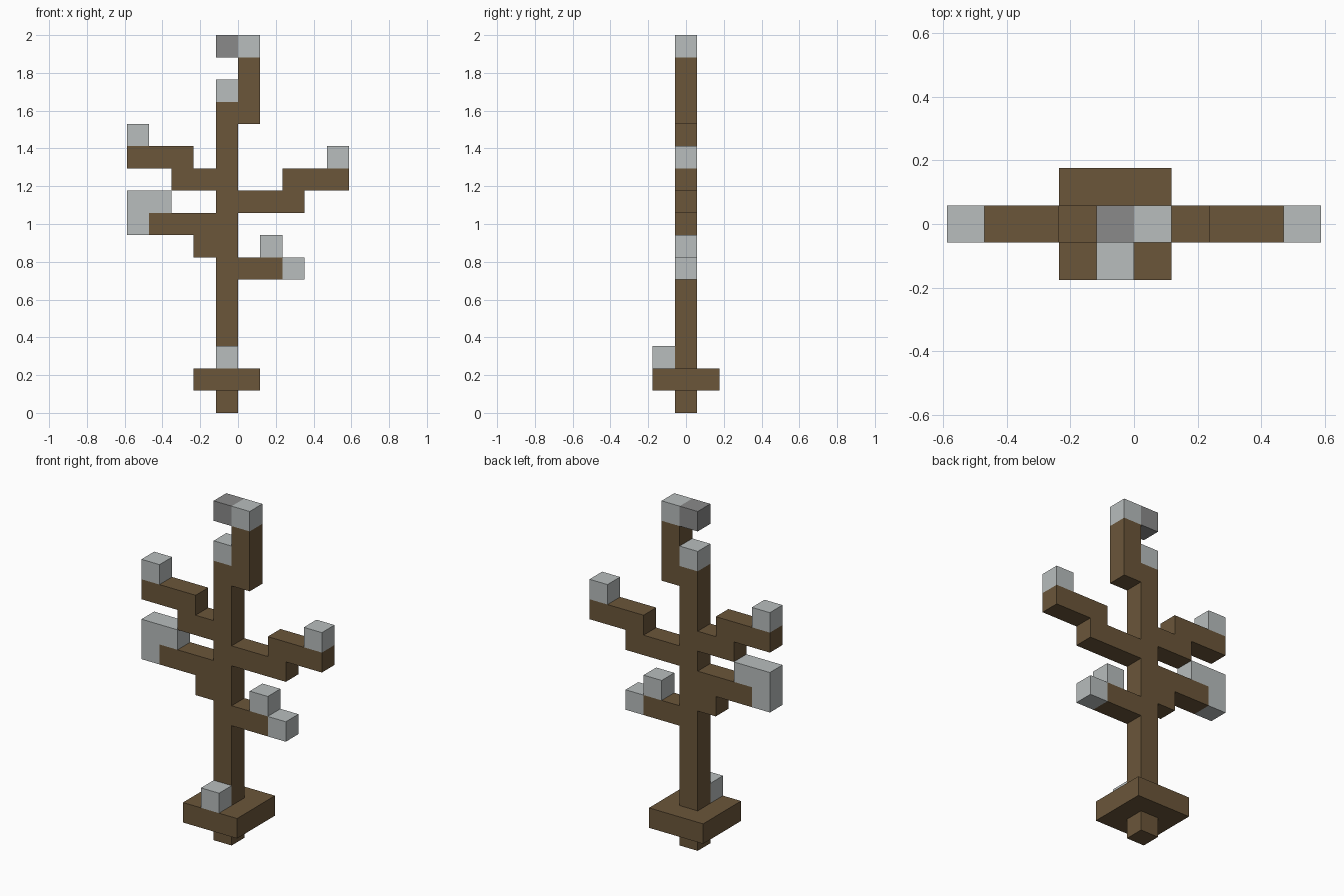
import bpy
import bmesh

cube = bpy.data.objects.get("Cube")
if cube:
    bpy.data.objects.remove(cube)

U = 2 / 17  # one block; the tree is seventeen blocks tall


def material(name, rgb):
    mat = bpy.data.materials.new(name)
    mat.use_nodes = True
    mat.diffuse_color = (*rgb, 1)
    mat.node_tree.nodes["Principled BSDF"].inputs["Base Color"].default_value = (*rgb, 1)
    return mat


BARK = material("brown bark", (0.147, 0.093, 0.042))
PALE = material("pale grey", (0.479, 0.509, 0.509))
DARK = material("dark grey", (0.254, 0.254, 0.254))


def slab(name, outline, mat, y0=-0.5, depth=1):
    """Extrude an x-z outline, given in blocks, from y0 towards the back."""
    bm = bmesh.new()
    face = bm.faces.new([bm.verts.new((x * U, y0 * U, z * U)) for x, z in outline])
    new = bmesh.ops.extrude_face_region(bm, geom=[face])["geom"]
    verts = [v for v in new if isinstance(v, bmesh.types.BMVert)]
    bmesh.ops.translate(bm, verts=verts, vec=(0, depth * U, 0))
    bmesh.ops.recalc_face_normals(bm, faces=bm.faces)
    mesh = bpy.data.meshes.new(name)
    bm.to_mesh(mesh)
    bm.free()
    mesh.materials.append(mat)
    obj = bpy.data.objects.new(name, mesh)
    bpy.context.collection.objects.link(obj)
    return obj


def block(name, x, z, mat, width=1, height=1, **kw):
    outline = [(x, z), (x + width, z), (x + width, z + height), (x, z + height)]
    return slab(name, outline, mat, **kw)


def stepped(name, x0, x1, x2, x3, z):
    """Branch whose lower run x0-x2 steps up one block to the run x1-x3."""
    slab(name, [(x0, z), (x2, z), (x2, z + 1), (x3, z + 1),
                (x3, z + 2), (x1, z + 2), (x1, z + 1), (x0, z + 1)], BARK)


# Trunk and base
block("trunk", -1, 0, BARK, height=14)
block("upper_trunk", 0, 13, BARK, height=3)
block("base", -2, 1, BARK, width=3, y0=-1.5, depth=3)

# Branches
block("lower_left_branch", 0, 6, BARK, width=2)
stepped("upper_left_branch", 0, 2, 3, 5, 9)
stepped("upper_right_branch", -1, -2, -3, -5, 10)
slab("lower_right_branch", [(-1, 7), (-2, 7), (-2, 8), (-4, 8), (-4, 9), (-1, 9)], BARK)

# Pale tips
block("base_tip", -1, 2, PALE, y0=-1.5)
for name, x, z in [("lower_left_end_tip", 2, 6), ("lower_left_top_tip", 1, 7),
                   ("upper_left_tip", 4, 11), ("upper_right_tip", -5, 12),
                   ("trunk_tip", -1, 14), ("crown_tip", 0, 16)]:
    block(name, x, z, PALE)
slab("lower_right_tip", [(-5, 8), (-4, 8), (-4, 9), (-3, 9), (-3, 10), (-5, 10)], PALE)

# Dark block beside the crown
block("crown_side_block", -1, 16, DARK)
